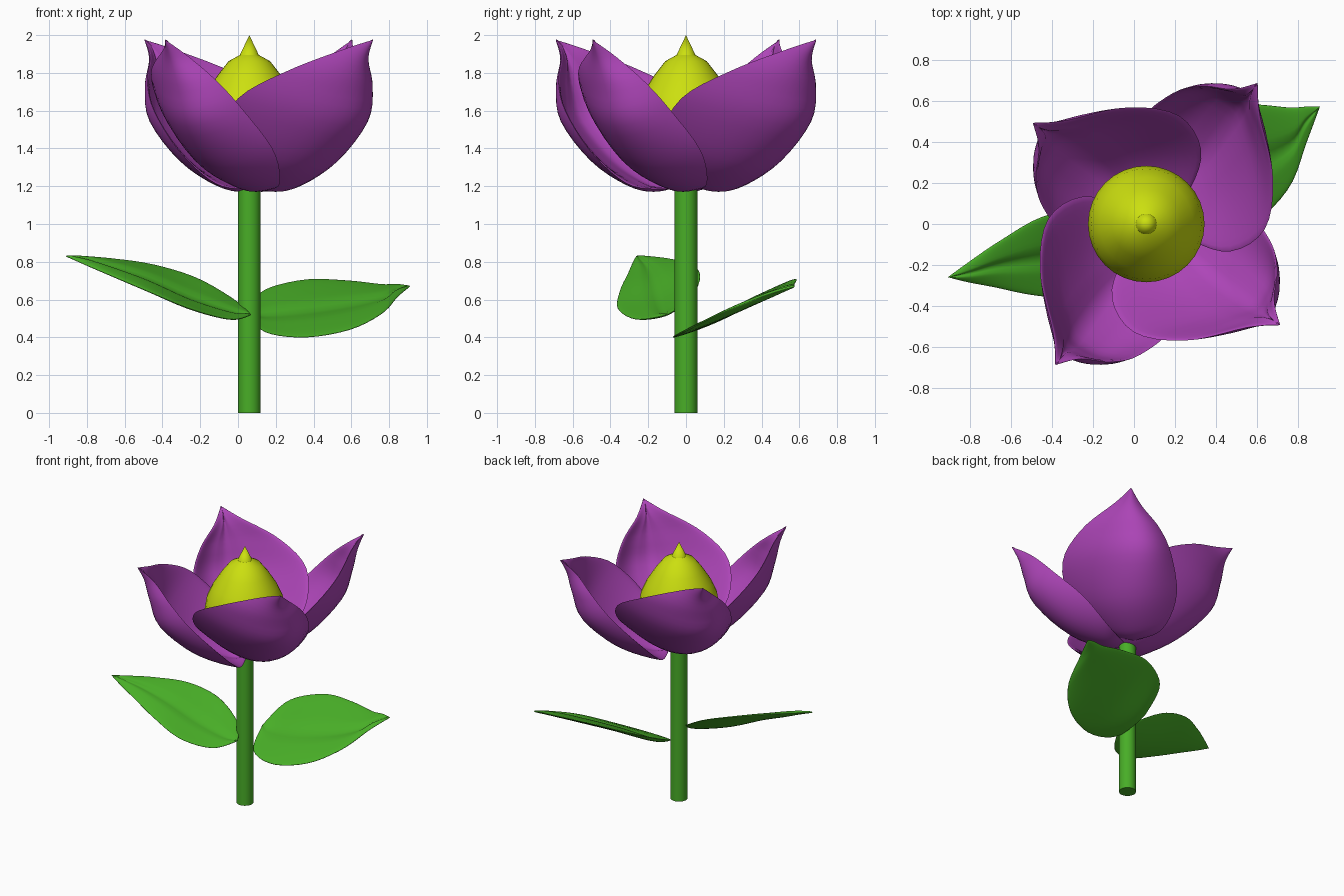
import bpy, bmesh, math
from mathutils import Vector, Matrix

if "Cube" in bpy.data.objects:
    bpy.data.objects.remove(bpy.data.objects["Cube"])


def material(name, rgb):
    m = bpy.data.materials.new(name)
    m.diffuse_color = (*rgb, 1)
    m.use_nodes = True
    m.node_tree.nodes["Principled BSDF"].inputs["Base Color"].default_value = m.diffuse_color
    return m


PURPLE = material("petal purple", (0.42, 0.06, 0.48))
GREEN = material("leaf green", (0.065, 0.42, 0.02))
YELLOW = material("centre yellow", (0.60, 0.74, 0.005))


def finish(name, bm, mat, angle=60):
    bmesh.ops.recalc_face_normals(bm, faces=bm.faces)
    me = bpy.data.meshes.new(name)
    bm.to_mesh(me)
    bm.free()
    me.materials.append(mat)
    ob = bpy.data.objects.new(name, me)
    bpy.context.collection.objects.link(ob)
    bpy.ops.object.select_all(action='DESELECT')
    ob.select_set(True)
    bpy.context.view_layer.objects.active = ob
    bpy.ops.object.shade_smooth_by_angle(angle=math.radians(angle))
    return ob


def spline(pts, t):
    """Catmull-Rom through pts, t in 0..1"""
    n = len(pts) - 1
    i = min(int(t * n), n - 1)
    f = t * n - i
    b, c = pts[i], pts[i + 1]
    a = pts[i - 1] if i else b
    d = pts[i + 2] if i + 2 <= n else c
    return 0.5 * (2 * b + (c - a) * f + (2 * a - 5 * b + 4 * c - d) * f ** 2
                  + (3 * b - a - 3 * c + d) * f ** 3)


def blade(name, base, stations, tip, mat, matrix=Matrix(), thick=0.05, under=0.0, nu=40, nv=24):
    """Cupped leaf shape, padded on its upper side with a crease along the midrib"""
    rails = [[Vector(base)] + [Vector(s[k]) for s in stations] + [Vector(tip)] for k in range(3)]

    def point(t, v):
        l, m, r = (spline(rail, min(max(t, 0), 1)) for rail in rails)
        return l * (1 - v) * (1 - 2 * v) + m * 4 * v * (1 - v) + r * v * (2 * v - 1)

    bm = bmesh.new()
    upper, lower = [], []
    for i in range(nu + 1):
        t = 0.5 - 0.5 * math.cos(math.pi * i / nu)
        up, low = [], []
        for j in range(nv + 1):
            v = 0.5 - 0.5 * math.cos(math.pi * j / nv)
            p = point(t, v)
            tc = min(max(t, 0.02), 0.98)
            n = (point(tc, v + .01) - point(tc, v - .01)).cross(
                point(tc + .01, v) - point(tc - .01, v)).normalized()
            n = -n if n.dot(Vector((-p.x * .3, -p.y * .3, 1))) < 0 and under else n
            if not under:          # petals: inner side faces the flower axis
                n = n if n.dot(Vector((0.1, 0, 2.0)) - p) > 0 else -n
            h = thick * (max(0, math.sin(math.pi * v)) * max(0, math.sin(math.pi * t))) ** 0.5
            crease = 1 - 0.45 * math.exp(-((v - 0.5) / 0.09) ** 2)
            up.append(bm.verts.new(matrix @ (p + n * h * (crease - under))))
            low.append(bm.verts.new(matrix @ (p - n * h * under)))
        upper.append(up)
        lower.append(low)
    for g in (upper, lower):
        for i in range(nu):
            for j in range(nv):
                bm.faces.new((g[i][j], g[i][j + 1], g[i + 1][j + 1], g[i + 1][j]))
    bmesh.ops.remove_doubles(bm, verts=bm.verts, dist=0.0004)
    return finish(name, bm, mat, 100)


def lathe(name, profile, x, mat, seg=32, angle=40):
    bm = bmesh.new()
    vs = [bm.verts.new((r + x, 0, z)) for r, z in profile]
    es = [bm.edges.new(p) for p in zip(vs, vs[1:])]
    bmesh.ops.spin(bm, geom=vs + es, cent=(x, 0, 0), axis=(0, 0, 1),
                   angle=2 * math.pi, steps=seg)
    bmesh.ops.remove_doubles(bm, verts=bm.verts, dist=0.0005)
    return finish(name, bm, mat, angle)


# stem and flower centre
lathe("stem", [(0, 0), (0.06, 0), (0.06, 1.22), (0, 1.22)], 0.06, GREEN)
lathe("flower_centre", [(0, 2.0), (0.05, 1.895), (0.11, 1.862), (0.17, 1.785),
                        (0.23, 1.69), (0.27, 1.6), (0.285, 1.51), (0.27, 1.38),
                        (0.17, 1.26), (0, 1.22)],
      0.06, YELLOW, angle=25)

# four petals: one shape turned about the flower axis
petal = [((-.03, -.13, 1.26), (.20, -.08, 1.18), (.33, .11, 1.21)),
         ((-.11, -.35, 1.45), (.385, -.265, 1.295), (.53, .08, 1.385)),
         ((0, -.53, 1.665), (.575, -.41, 1.52), (.665, -.08, 1.60)),
         ((.26, -.57, 1.81), (.635, -.45, 1.715), (.70, -.22, 1.755)),
         ((.56, -.505, 1.925), (.67, -.47, 1.87), (.685, -.37, 1.885))]
axis = Matrix.Translation((0.11, 0, 0))
for k, dy in enumerate((0, 0.085, 0, -0.085)):
    turn = (Matrix.Translation((0, dy, 0)) @ axis
            @ Matrix.Rotation(k * math.pi / 2, 4, 'Z') @ axis.inverted())
    blade(f"petal_{k + 1}", (.12, .03, 1.185), petal, (.715, -.495, 1.975), PURPLE, turn)

# leaves
blade("right_leaf", (.07, .2, .53),
      [((.13, .44, .645), (.14, .20, .51), (.14, -.01, .43)),
       ((.35, .57, .705), (.35, .22, .525), (.35, -.07, .40)),
       ((.58, .585, .70), (.60, .30, .56), (.59, .01, .44)),
       ((.76, .57, .68), (.77, .39, .60), (.76, .18, .525)),
       ((.85, .575, .68), (.84, .50, .645), (.845, .40, .615))],
      (.91, .575, .67), GREEN, thick=0.04, under=0.4)
blade("left_leaf", (.07, -.1, .52),
      [((-.02, .02, .60), (-.03, -.12, .53), (-.04, -.26, .495)),
       ((-.22, .075, .715), (-.25, -.14, .60), (-.25, -.36, .55)),
       ((-.45, .035, .785), (-.48, -.17, .70), (-.48, -.35, .645)),
       ((-.66, -.085, .815), (-.67, -.20, .765), (-.68, -.31, .73)),
       ((-.80, -.18, .825), (-.80, -.235, .805), (-.81, -.285, .785))],
      (-.91, -.26, .83), GREEN, thick=0.04, under=0.4)
